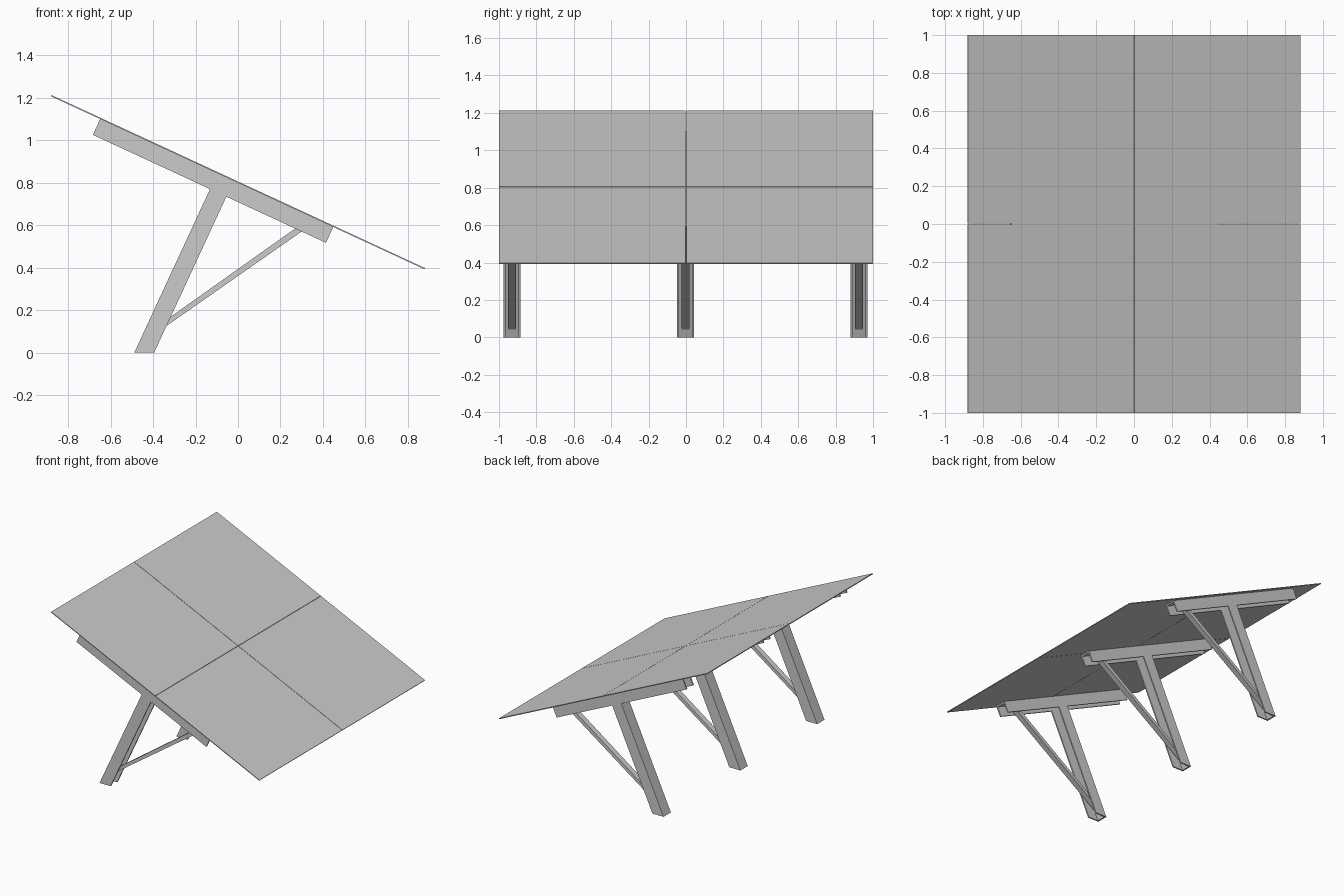
import bpy, bmesh, math
from mathutils import Matrix, Vector

default = bpy.data.objects.get("Cube")
if default:
    bpy.data.objects.remove(default, do_unlink=True)

# One plain grey for everything
grey = bpy.data.materials.new("plain grey")
grey.use_nodes = True
colour = (0.6, 0.6, 0.6, 1)
grey.diffuse_color = colour
grey.node_tree.nodes["Principled BSDF"].inputs["Base Color"].default_value = colour

# Tilted frame: x down the slope, z out of the panel face
TILT = math.radians(24.85)
TILTED = Matrix.Translation((0, 0, 0.803)) @ Matrix.Rotation(TILT, 4, 'Y')
WALL = 0.01
HALF_WIDTH = 0.0445


def finish(bm, name):
    bmesh.ops.recalc_face_normals(bm, faces=bm.faces)
    mesh = bpy.data.meshes.new(name)
    bm.to_mesh(mesh)
    bm.free()
    mesh.materials.append(grey)
    obj = bpy.data.objects.new(name, mesh)
    bpy.context.collection.objects.link(obj)
    return obj


def extrude(points, offset, matrix=Matrix()):
    """Closed outline pushed along an offset, then placed by a matrix."""
    bm = bmesh.new()
    face = bm.faces.new([bm.verts.new(p) for p in points])
    out = bmesh.ops.extrude_face_region(bm, geom=[face], use_keep_orig=True)
    moved = [v for v in out["geom"] if isinstance(v, bmesh.types.BMVert)]
    bmesh.ops.translate(bm, verts=moved, vec=Vector(offset))
    bm.transform(matrix)
    return bm


def u_profile(depth):
    """U section: web at zero, flanges reaching to the depth."""
    w, i = HALF_WIDTH, HALF_WIDTH - WALL
    return [(-w, 0), (w, 0), (w, depth), (i, depth),
            (i, WALL), (-i, WALL), (-i, depth), (-w, depth)]


# Four thin panels with narrow seams
for row, sx in (("upper", -1), ("lower", 1)):
    for side, sy in (("front", -1), ("back", 1)):
        x0, x1, y0, y1 = sx * 0.0015, sx * 0.97, sy * 0.0015, sy * 1.0
        corners = [(x0, y0, -0.003), (x1, y0, -0.003), (x1, y1, -0.003), (x0, y1, -0.003)]
        finish(extrude(corners, (0, 0, 0.006), TILTED), f"{row}_{side}_panel")

# Three identical supports: rail, leg and brace
for label, y in (("front", -0.93), ("middle", -0.003), ("back", 0.925)):
    # Rail channel opens downward
    rail = [(-0.714, y + a, -0.003 - b) for a, b in u_profile(0.082)]
    finish(extrude(rail, (1.21, 0, 0), TILTED), f"{label}_rail")

    # Leg channel opens down the slope and is cut level at the ground
    leg = [(-0.106 + b, y + a, -0.085) for a, b in u_profile(0.085)]
    bm = extrude(leg, (0, 0, -1), TILTED)
    cut = bmesh.ops.bisect_plane(
        bm, geom=bm.verts[:] + bm.edges[:] + bm.faces[:],
        plane_co=(0, 0, 0), plane_no=(0, 0, 1), clear_inner=True)
    rim = [e for e in cut["geom_cut"] if isinstance(e, bmesh.types.BMEdge)]
    bmesh.ops.holes_fill(bm, edges=rim, sides=0)
    finish(bm, f"{label}_leg")

    # Solid brace running between the two channels
    brace = [(-0.457, 0.042), (0.345, 0.602), (0.33, 0.628), (-0.444, 0.079)]
    outline = [(x, y - 0.021, z) for x, z in brace]
    finish(extrude(outline, (0, 0.042, 0)), f"{label}_brace")
